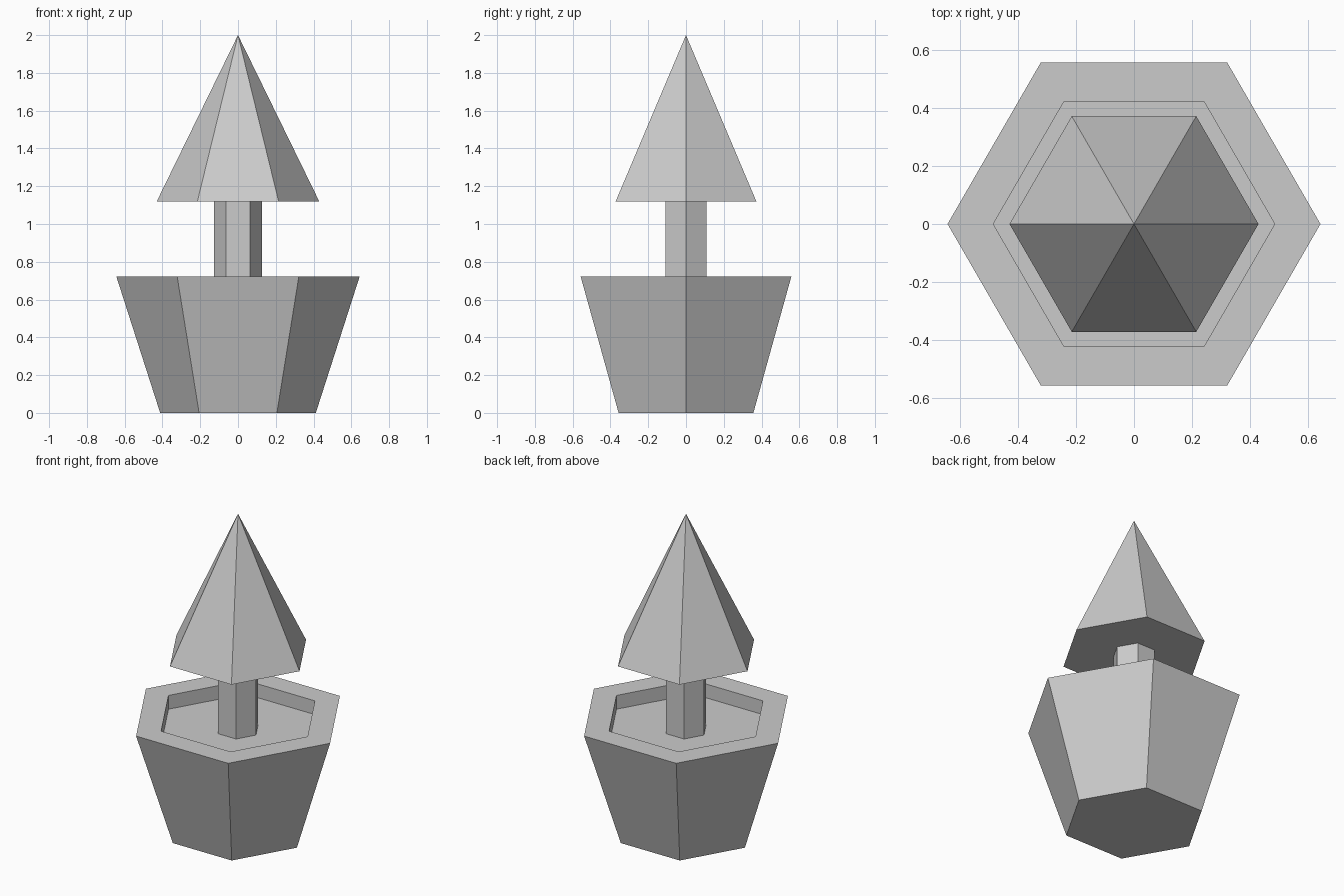
import bpy
import bmesh
from math import cos, sin, pi

if "Cube" in bpy.data.objects:
    bpy.data.objects.remove(bpy.data.objects["Cube"])

SIDES = 6


def hex_part(name, profile, cap_start=True, cap_end=True):
    """Loft hexagons (corners on the x axis) through (radius, z) points."""
    bm = bmesh.new()
    rings = []
    for r, z in profile:
        if r == 0:
            rings.append([bm.verts.new((0, 0, z))])
        else:
            rings.append([bm.verts.new((r * cos(2 * pi * i / SIDES),
                                        r * sin(2 * pi * i / SIDES), z))
                          for i in range(SIDES)])
    for a, b in zip(rings, rings[1:]):
        for i in range(SIDES):
            j = (i + 1) % SIDES
            if len(b) == 1:
                bm.faces.new((a[i], a[j], b[0]))
            else:
                bm.faces.new((a[i], a[j], b[j], b[i]))
    if cap_start:
        bm.faces.new(rings[0][::-1])
    if cap_end and len(rings[-1]) > 1:
        bm.faces.new(rings[-1])
    mesh = bpy.data.meshes.new(name)
    bm.to_mesh(mesh)
    bm.free()
    obj = bpy.data.objects.new(name, mesh)
    bpy.context.collection.objects.link(obj)
    return obj


SOIL_Z, RIM_Z, CROWN_Z = 0.635, 0.722, 1.12

# Tapered pot with a thick rim and a recessed inside wall
hex_part("pot", [(0.412, 0), (0.644, RIM_Z), (0.486, RIM_Z), (0.486, SOIL_Z)],
         cap_end=False)

# Flat soil surface inside the rim
hex_part("soil", [(0.486, SOIL_Z)], cap_start=False)

# Straight trunk
hex_part("trunk", [(0.126, SOIL_Z), (0.126, CROWN_Z)])

# Pointed crown of foliage
hex_part("foliage", [(0.43, CROWN_Z), (0, 2.0)])
